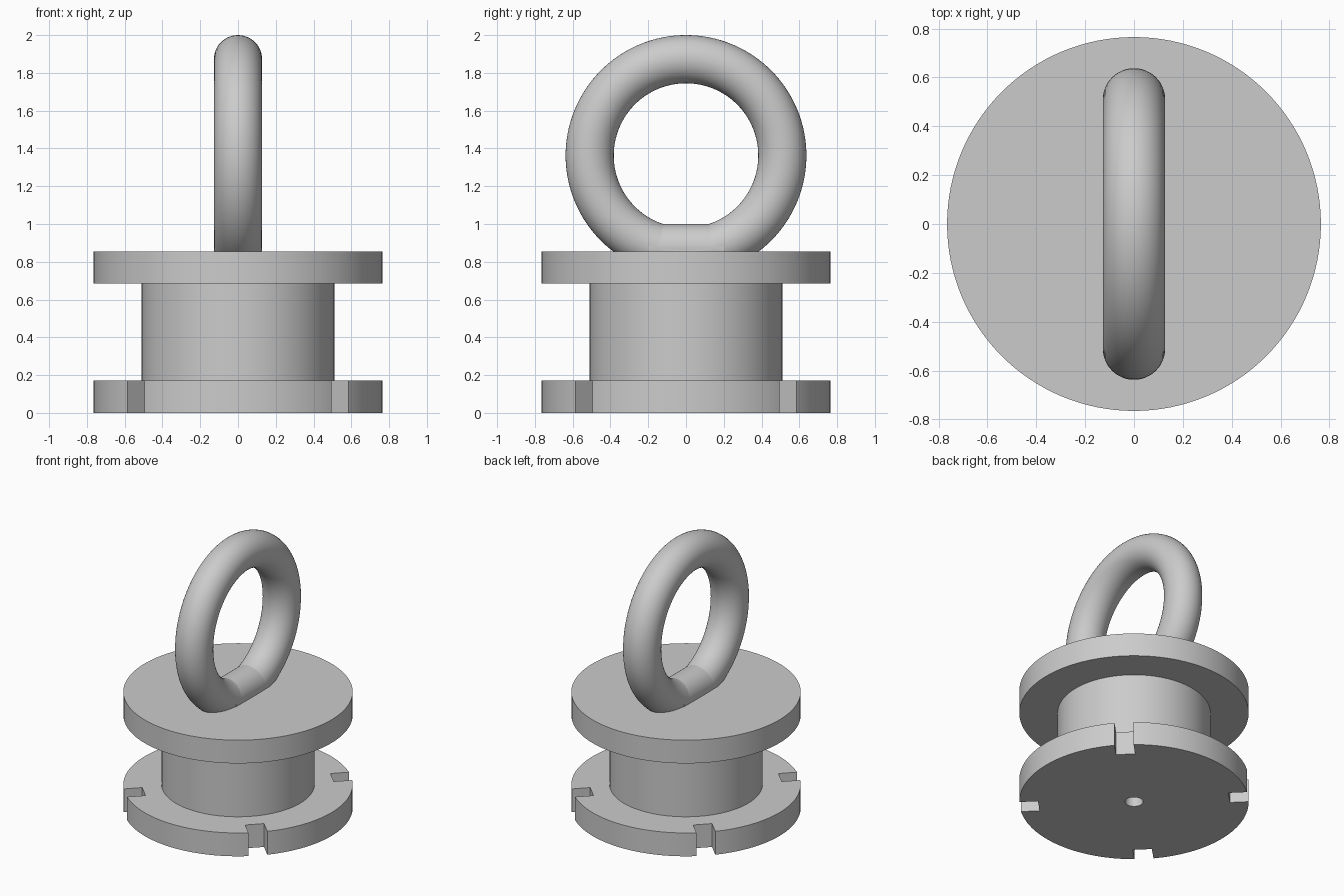
import bpy
import bmesh
from math import cos, sin, pi

cube = bpy.data.objects.get("Cube")
if cube:
    bpy.data.objects.remove(cube, do_unlink=True)

UNIT = 0.1275          # ring thickness radius, also the notch width
FLANGE_R = 0.765
HUB_R = 4 * UNIT
BASE_TOP, HUB_TOP, TOP = 0.172, 0.684, 0.855
HOLE_R, HOLE_TOP = 0.06, 0.6

# Single grey finish
grey = bpy.data.materials.new("plain grey")
grey.use_nodes = True
colour = (0.6, 0.6, 0.6, 1)
grey.diffuse_color = colour
grey.node_tree.nodes["Principled BSDF"].inputs["Base Color"].default_value = colour


def finish(obj, name):
    obj.name = name
    obj.data.name = name
    obj.data.materials.clear()
    obj.data.materials.append(grey)
    bpy.ops.object.select_all(action='DESELECT')
    obj.select_set(True)
    bpy.context.view_layer.objects.active = obj
    bpy.ops.object.shade_smooth_by_angle(angle=pi / 6)


def lathe(name, profile, steps=128):
    bm = bmesh.new()
    verts = [bm.verts.new((r, 0, z)) for r, z in profile]
    edges = [bm.edges.new(pair) for pair in zip(verts, verts[1:])]
    bmesh.ops.spin(bm, geom=verts + edges, cent=(0, 0, 0), axis=(0, 0, 1),
                   angle=2 * pi, steps=steps)
    bmesh.ops.remove_doubles(bm, verts=bm.verts, dist=0.0001)
    bmesh.ops.recalc_face_normals(bm, faces=bm.faces)
    mesh = bpy.data.meshes.new(name)
    bm.to_mesh(mesh)
    bm.free()
    obj = bpy.data.objects.new(name, mesh)
    bpy.context.collection.objects.link(obj)
    return obj


# Spool: base flange, hub and top flange with a blind hole from below
spool = lathe("spool", [
    (0, HOLE_TOP), (HOLE_R, HOLE_TOP), (HOLE_R, 0),
    (FLANGE_R, 0), (FLANGE_R, BASE_TOP), (HUB_R, BASE_TOP),
    (HUB_R, HUB_TOP), (FLANGE_R, HUB_TOP), (FLANGE_R, TOP), (0, TOP)])

# Four diagonal notches in the base flange
inner, outer = 5 * UNIT, 0.9
for i in range(4):
    a = pi / 4 + i * pi / 2
    mid = (inner + outer) / 2
    bpy.ops.mesh.primitive_cube_add(
        size=1, location=(mid * cos(a), mid * sin(a), BASE_TOP / 2),
        rotation=(0, 0, a))
    cutter = bpy.context.object
    cutter.scale = (outer - inner, UNIT, 0.4)
    cutter.hide_render = True
    bpy.context.view_layer.objects.active = spool
    cut = spool.modifiers.new("notch", 'BOOLEAN')
    cut.operation = 'DIFFERENCE'
    cut.solver = 'EXACT'
    cut.object = cutter
    bpy.ops.object.modifier_apply(modifier=cut.name)
    bpy.data.objects.remove(cutter, do_unlink=True)
finish(spool, "spool")

# Upright ring handle
bpy.ops.mesh.primitive_torus_add(
    major_radius=HUB_R, minor_radius=UNIT, major_segments=128,
    minor_segments=48, location=(0, 0, 2 - HUB_R - UNIT),
    rotation=(0, pi / 2, 0))
finish(bpy.context.object, "ring_handle")

# Short bar seating the ring on the top flange
bpy.ops.mesh.primitive_cylinder_add(
    vertices=48, radius=UNIT, depth=0.4, location=(0, 0, 1 - UNIT),
    rotation=(pi / 2, 0, 0))
finish(bpy.context.object, "ring_seat")
